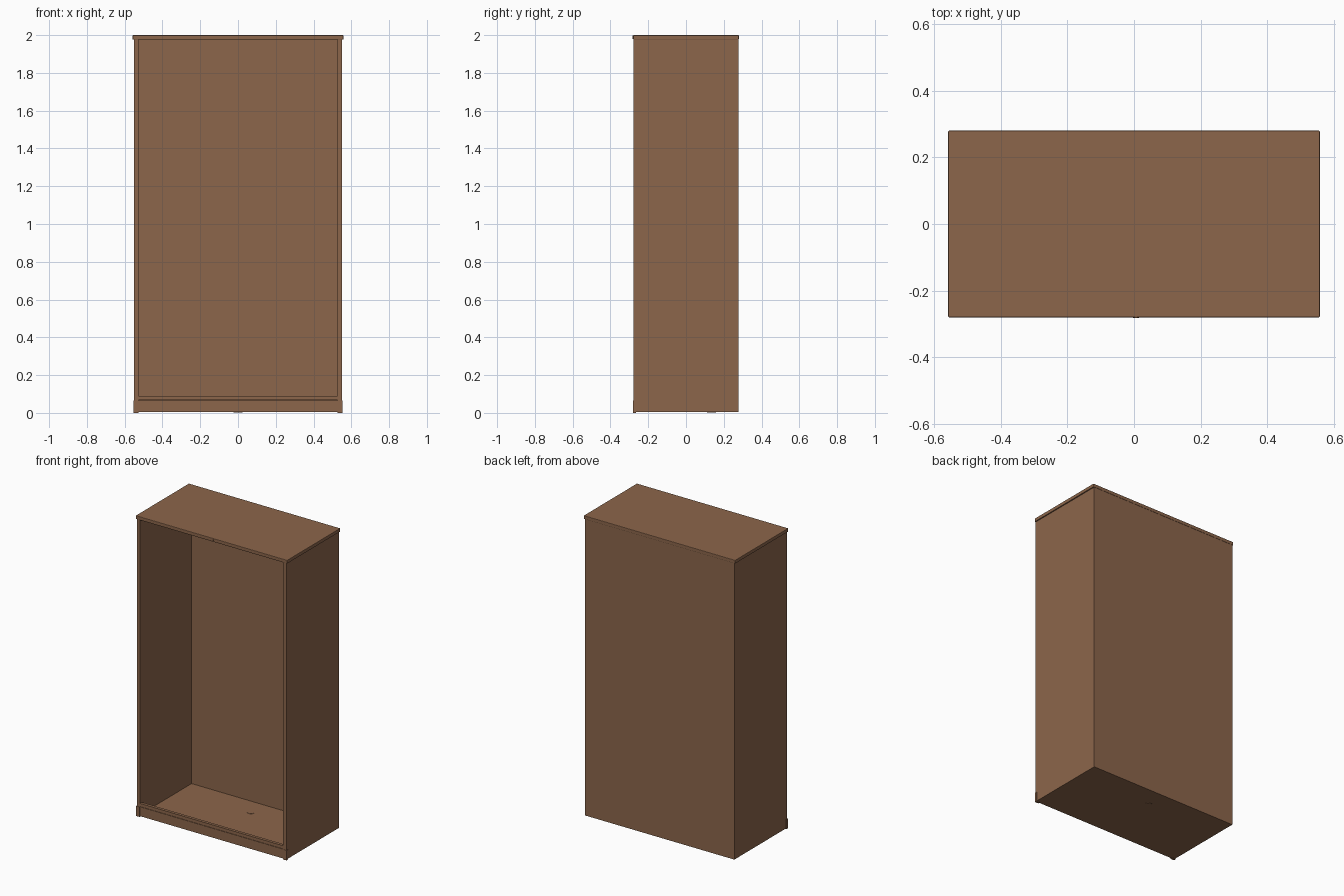
import bpy
import math

default = bpy.data.objects.get("Cube")
if default:
    bpy.data.objects.remove(default, do_unlink=True)

# Single wood colour
wood = bpy.data.materials.new("brown wood")
wood.use_nodes = True
colour = (0.262, 0.133, 0.07, 1)
wood.diffuse_color = colour
wood.node_tree.nodes["Principled BSDF"].inputs["Base Color"].default_value = colour


def board(name, x, y, z, bevel=0.0):
    """Box spanning the given (low, high) ranges."""
    spans = (x, y, z)
    bpy.ops.mesh.primitive_cube_add(size=1, location=[(a + b) / 2 for a, b in spans])
    obj = bpy.context.object
    obj.name = name
    obj.scale = [b - a for a, b in spans]
    bpy.ops.object.transform_apply(location=False, rotation=False, scale=True)
    obj.data.materials.append(wood)
    if bevel:
        mod = obj.modifiers.new("rounded edges", "BEVEL")
        mod.width = bevel
        mod.segments = 2
    return obj


def disc(name, location, radius, depth, tilt=0.0):
    bpy.ops.mesh.primitive_cylinder_add(vertices=16, radius=radius, depth=depth,
                                        location=location, rotation=(tilt, 0, 0))
    obj = bpy.context.object
    obj.name = name
    obj.data.materials.append(wood)
    bpy.ops.object.shade_smooth_by_angle()


OUT, INNER = 0.551, 0.528
FRONT, BACK = -0.278, 0.278

# Side walls and small front corner feet
for side, sign in (("left", 1), ("right", -1)):
    def span(a, b):
        return tuple(sorted((sign * a, sign * b)))
    board(side + "_wall", span(INNER, OUT), (FRONT, BACK), (0.004, 1.979))
    board(side + "_front_foot", span(INNER, OUT + 0.003), (-0.28, -0.265), (0, 0.066))

# Overhanging top
board("top_panel", (-0.558, 0.558), (-0.28, 0.28), (1.977, 2), 0.003)

# Back and sunken floor
board("back_panel", (-INNER, INNER), (0.266, BACK), (0.004, 1.979))
board("floor_panel", (-INNER, INNER), (-0.27, 0.27), (0.004, 0.014))

# Plinth and the sill rail above it
board("plinth", (-INNER, INNER), (-0.276, -0.258), (0.004, 0.066))
board("sill_rail", (-INNER, INNER), (FRONT, -0.258), (0.069, 0.09))

# Floor plug and small catch on the top edge
disc("floor_plug", (0, 0.136, 0.009), 0.024, 0.014)
disc("top_catch", (0.006, -0.28, 1.989), 0.009, 0.004, math.pi / 2)
